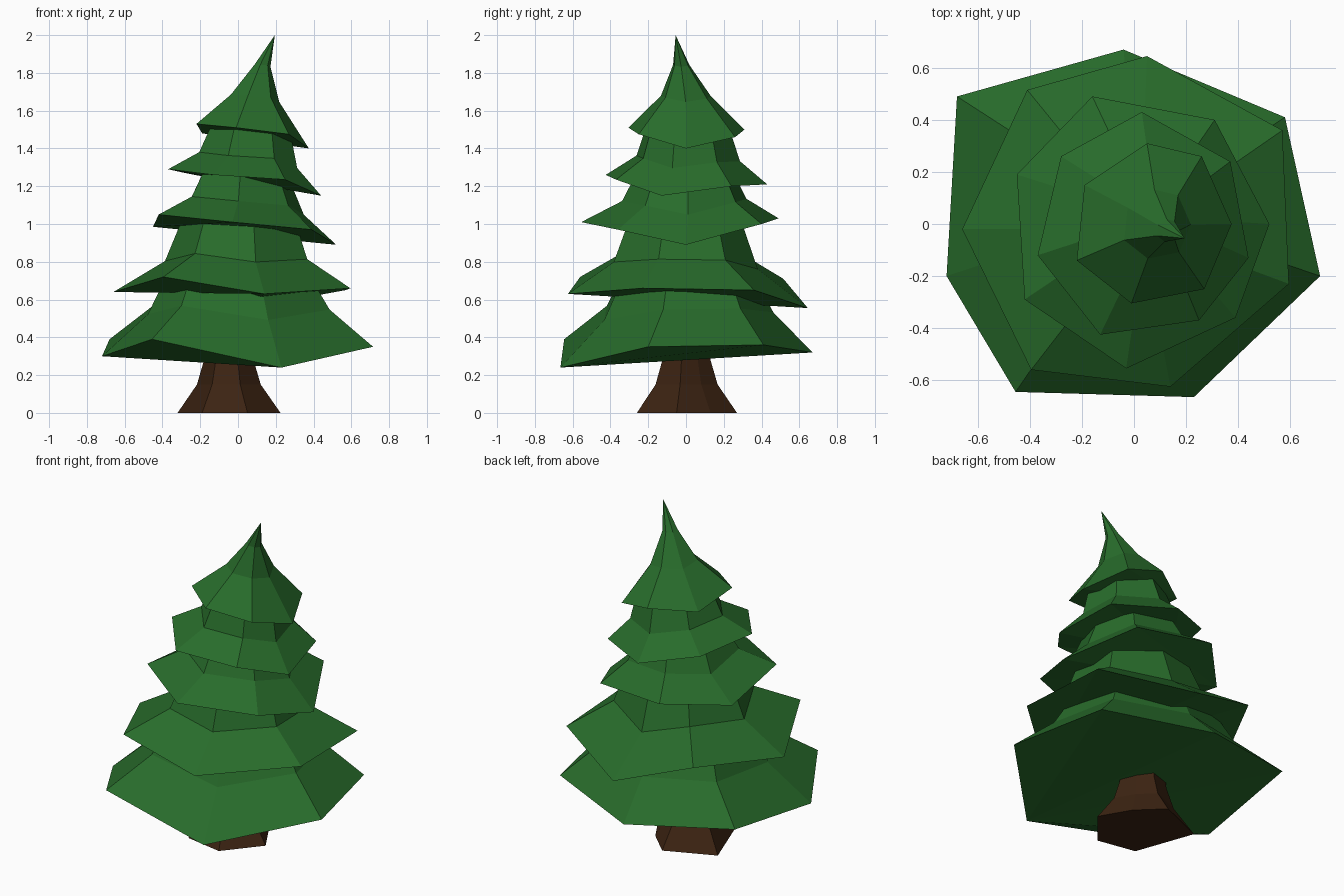
import bpy, bmesh
from mathutils import Vector


def material(name, rgb):
    m = bpy.data.materials.new(name)
    m.diffuse_color = (*rgb, 1)
    return m


GREEN = material("needles", (0.021, 0.15, 0.024))
BROWN = material("bark", (0.045, 0.017, 0.006))


def loft(name, rings, mat, tip=None, hub=0):
    """Skin flat faces between matching rings, closing both ends.
    The underside is fanned from rim point number hub."""
    bm = bmesh.new()
    loops = [[bm.verts.new(p) for p in r] for r in rings]
    n = len(loops[0])
    for a, b in zip(loops, loops[1:]):
        for i in range(n):
            j = (i + 1) % n
            bm.faces.new((a[i], a[j], b[j], b[i]))
    low, top = loops[0], loops[-1]
    for k in range(1, n - 1):
        bm.faces.new((low[hub], low[(hub + k) % n], low[(hub + k + 1) % n]))
    c = bm.verts.new(tip or sum((v.co for v in top), Vector()) / n)
    for i in range(n):
        bm.faces.new((top[i], top[(i + 1) % n], c))
    bmesh.ops.recalc_face_normals(bm, faces=bm.faces)
    me = bpy.data.meshes.new(name)
    bm.to_mesh(me)
    bm.free()
    me.materials.append(mat)
    ob = bpy.data.objects.new(name, me)
    bpy.context.collection.objects.link(ob)
    return ob


def tier(name, rim, upper, hub, tip=None):
    """Uneven rim, plus shrunken copies given as (cx, cy, scale, z, tilt)."""
    rim = [Vector(p) for p in rim]
    mean = sum(rim, Vector()) / len(rim)
    rings = [rim]
    for cx, cy, s, z, tilt in upper:
        rings.append([Vector((cx + (p.x - mean.x) * s, cy + (p.y - mean.y) * s,
                              z + (p.z - mean.z) * tilt)) for p in rim])
    loft(name, rings, GREEN, tip, hub)


# Flared, uneven trunk
base = [(-0.32, 0.145), (-0.19, -0.215), (0.05, -0.26), (0.225, -0.05), (0.12, 0.13), (-0.025, 0.27)]
loft("trunk", [[(-0.05 + (x + 0.05) * s, y * s, z) for x, y in base]
               for s, z in ((1, 0), (0.62, 0.15), (0.48, 0.28), (0.45, 0.4))], BROWN)

# Branch tiers, bottom to top
tier("branches_bottom",
     [(-0.68, 0.49, 0.39), (-0.04, 0.67, 0.32), (0.58, 0.41, 0.36), (0.715, -0.20, 0.35),
      (0.23, -0.665, 0.24), (-0.455, -0.645, 0.39), (-0.72, -0.20, 0.30)],
     [(-0.03, 0, 0.67, 0.54, 0.5), (-0.03, 0, 0.52, 0.74, 0.3)], 4)
tier("branches_lower",
     [(-0.41, 0.515, 0.71), (0.05, 0.645, 0.555), (0.57, 0.36, 0.65), (0.595, -0.23, 0.66),
      (0.14, -0.625, 0.63), (-0.395, -0.56, 0.72), (-0.66, -0.02, 0.64)],
     [(0, 0, 0.6, 0.81, 0.5), (0.01, 0, 0.46, 1.05, 0.3)], 4)
tier("branches_middle",
     [(-0.45, 0.19, 0.985), (-0.16, 0.49, 1.03), (0.31, 0.40, 1.0), (0.52, 0.0, 0.89),
      (0.39, -0.36, 0.97), (-0.03, -0.555, 1.01), (-0.42, -0.29, 1.05)],
     [(0.035, 0, 0.63, 1.11, 0.6), (0.04, 0, 0.43, 1.32, 0.4)], 0)
tier("branches_upper",
     [(-0.28, 0.26, 1.27), (0.03, 0.43, 1.21), (0.37, 0.24, 1.2), (0.44, -0.13, 1.15),
      (0.25, -0.37, 1.235), (-0.13, -0.425, 1.26), (-0.37, -0.12, 1.29)],
     [(0.06, 0, 0.64, 1.345, 0.6), (0.075, 0, 0.48, 1.555, 0.1)], 6)
tier("branches_top",
     [(-0.19, 0.15, 1.48), (0.05, 0.31, 1.50), (0.26, 0.26, 1.46), (0.375, 0.0, 1.40),
      (0.27, -0.25, 1.475), (-0.01, -0.305, 1.51), (-0.22, -0.14, 1.53)],
     [(0.09, 0, 0.43, 1.67, 0.3), (0.13, -0.025, 0.14, 1.84, 0.1)],
     0, tip=(0.195, -0.055, 2.0))
